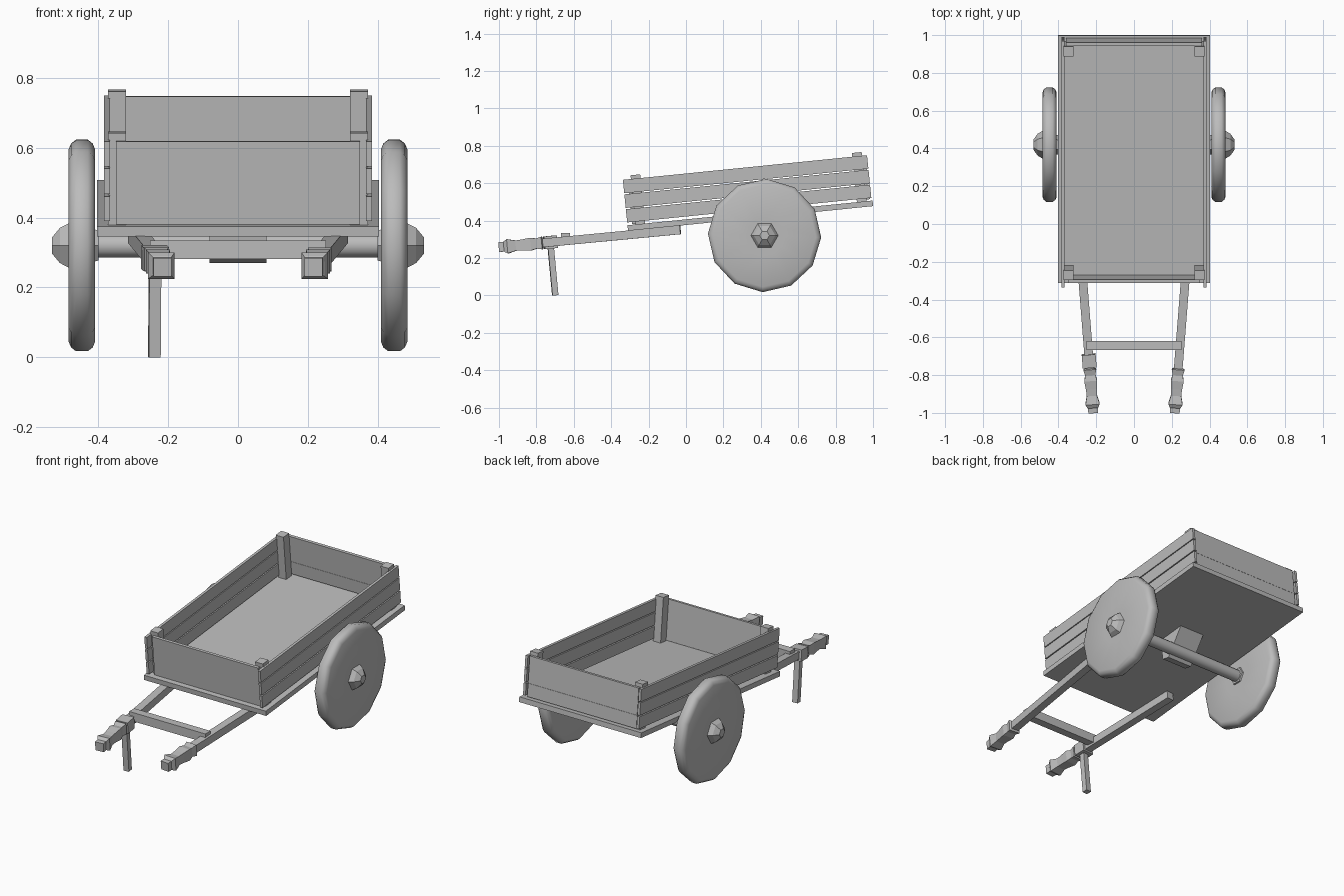
import bpy, bmesh, math
from mathutils import Vector, Matrix

old = bpy.data.objects.get("Cube")
if old:
    bpy.data.objects.remove(old, do_unlink=True)

grey = bpy.data.materials.new("plain_grey")
grey.use_nodes = True
grey.diffuse_color = (0.5, 0.5, 0.5, 1)
grey.node_tree.nodes["Principled BSDF"].inputs["Base Color"].default_value = (0.5, 0.5, 0.5, 1)

# Frame of the tilted cart body: origin at the front lower edge of the floor
TILT = Matrix.Translation((0, -0.31, 0.345)) @ Matrix.Rotation(math.radians(5.75), 4, 'X')


def finish(name, bm, matrix=Matrix(), smooth=False):
    bmesh.ops.transform(bm, matrix=matrix, verts=bm.verts)
    bmesh.ops.recalc_face_normals(bm, faces=bm.faces)
    for f in bm.faces:
        f.smooth = smooth
    me = bpy.data.meshes.new(name)
    bm.to_mesh(me)
    bm.free()
    me.materials.append(grey)
    ob = bpy.data.objects.new(name, me)
    bpy.context.collection.objects.link(ob)
    return ob


def box(name, lo, hi, matrix=Matrix()):
    bm = bmesh.new()
    bmesh.ops.create_cube(bm, size=1)
    lo, hi = Vector(lo), Vector(hi)
    place = Matrix.Translation((lo + hi) / 2) @ Matrix.Diagonal((*(hi - lo), 1))
    bmesh.ops.transform(bm, matrix=place, verts=bm.verts)
    return finish(name, bm, matrix)


def loft(name, profile, sides, matrix, turn=0.0, smooth=False):
    """Rings of (position along x, radius), capped at both ends."""
    bm = bmesh.new()
    rings = []
    for x, r in profile:
        angles = [turn + math.tau * i / sides for i in range(sides)]
        rings.append([bm.verts.new((x, r * math.cos(a), r * math.sin(a))) for a in angles])
    for a, b in zip(rings, rings[1:]):
        for i in range(sides):
            j = (i + 1) % sides
            bm.faces.new((a[i], a[j], b[j], b[i]))
    bm.faces.new(rings[0])
    bm.faces.new(rings[-1])
    return finish(name, bm, matrix, smooth)


# Floor
box("floor", (-0.403, 0, 0), (0.403, 1.317, 0.03), TILT)

# Plank walls
rows = [(0.045, 0.116), (0.123, 0.196), (0.202, 0.274)]
for n, (low, high) in enumerate(rows, 1):
    box(f"front_plank_{n}", (-0.35, 0.026, low - 0.012), (0.35, 0.043, high - 0.003), TILT)
    box(f"back_plank_{n}", (-0.36, 1.286, low - 0.006), (0.36, 1.304, high), TILT)
    for side, s in (("left", 1), ("right", -1)):
        xs = sorted((s * 0.367, s * 0.383))
        box(f"{side}_plank_{n}", (xs[0], 0, low), (xs[1], 1.312, high), TILT)

# Corner posts
for side, s in (("left", 1), ("right", -1)):
    xs = sorted((s * 0.321, s * 0.372))
    for end, v in (("front", 0.069), ("back", 1.259)):
        box(f"{end}_{side}_post", (xs[0], v - 0.026, 0.03), (xs[1], v + 0.026, 0.294), TILT)

# Wheels, hubs and axle
WHEEL = Matrix.Translation((0, 0.42, 0.32))
tyre = [(0.409, 0.1), (0.409, 0.275), (0.416, 0.292), (0.43, 0.303),
        (0.464, 0.303), (0.478, 0.292), (0.485, 0.275), (0.485, 0.1)]
hub = [(0.40, 0.05), (0.485, 0.073), (0.51, 0.058), (0.533, 0.026)]
for side, s in (("left", 1), ("right", -1)):
    m = WHEEL @ Matrix.Diagonal((s, 1, 1, 1))
    loft(f"{side}_wheel", tyre, 12, m, math.radians(-2), True)
    loft(f"{side}_hub", hub, 6, m)
axle = loft("axle", [(-0.42, 0.035), (0.42, 0.035)], 12, WHEEL, 0, True)
bpy.ops.object.select_all(action='DESELECT')
axle.select_set(True)
bpy.context.view_layer.objects.active = axle
bpy.ops.object.shade_smooth_by_angle(angle=math.radians(40))

# Axle bracket: a wedge-like block under the floor
bm = bmesh.new()
outline = [(0.33, 0.412), (0.35, 0.28), (0.40, 0.27), (0.51, 0.43)]
base = bm.faces.new([bm.verts.new((-0.082, y, z)) for y, z in outline])
ext = bmesh.ops.extrude_face_region(bm, geom=[base])
moved = [g for g in ext["geom"] if isinstance(g, bmesh.types.BMVert)]
bmesh.ops.translate(bm, verts=moved, vec=(0.164, 0, 0))
finish("axle_bracket", bm)

# Shafts with shaped grips: square rings run from under the floor to the tip
grip = [(0, 0.023), (0.74, 0.023), (0.745, 0.034), (0.775, 0.027), (0.805, 0.034),
        (0.85, 0.029), (0.885, 0.027), (0.93, 0.038), (0.947, 0.029),
        (0.95, 0.026), (0.977, 0.026)]
grip = [(x, h * math.sqrt(2)) for x, h in grip]
for side, s in (("left", 1), ("right", -1)):
    start, tip = Vector((s * 0.292, -0.03, 0.350)), Vector((s * 0.216, -0.997, 0.258))
    along = (tip - start).normalized()
    across = along.cross(Vector((0, 0, 1))).normalized()
    up = across.cross(along)
    m = Matrix((along, across, up)).transposed().to_4x4()
    m.translation = start
    loft(f"{side}_shaft", grip, 4, m, math.pi / 4)
    if side == "right":
        # Collar and prop leg hang on this shaft only
        box("leg_collar", (0.665, -0.037, -0.034), (0.735, 0.037, 0.034), m)
        box("prop_leg", (0.685, -0.017, -0.285), (0.717, 0.017, 0), m)

# Crossbar between the shafts
box("crossbar", (-0.252, -0.668, 0.282), (0.252, -0.62, 0.334))
